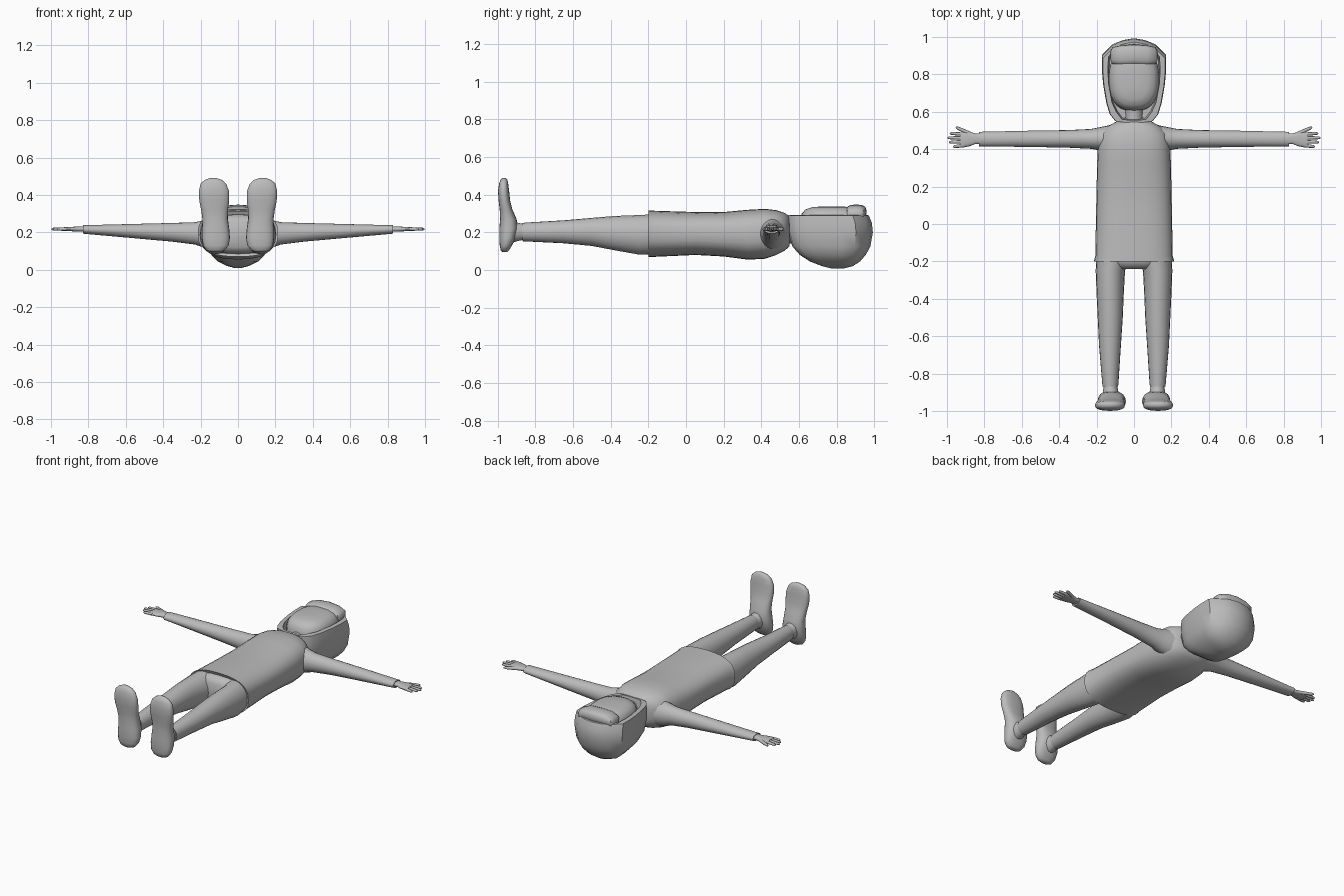
import bpy, bmesh, math
from mathutils import Vector

GREY = bpy.data.materials.new("plain_grey")
GREY.diffuse_color = (0.5, 0.5, 0.5, 1)


def finish(bm, name, mirror=False, angle=50, smooth=0):
    bmesh.ops.recalc_face_normals(bm, faces=bm.faces)
    me = bpy.data.meshes.new(name)
    bm.to_mesh(me)
    bm.free()
    me.materials.append(GREY)
    ob = bpy.data.objects.new(name, me)
    bpy.context.collection.objects.link(ob)
    bpy.ops.object.select_all(action='DESELECT')
    ob.select_set(True)
    bpy.context.view_layer.objects.active = ob
    bpy.ops.object.shade_smooth_by_angle(angle=math.radians(angle))
    if smooth:
        ob.modifiers.new("Subdivision", 'SUBSURF').levels = smooth
        ob.modifiers["Subdivision"].render_levels = smooth
    if mirror:
        ob.modifiers.new("Mirror", 'MIRROR')
    return ob


def skin(rings, name, cap_start=True, cap_end=True, **kw):
    """Bridge closed rings of points into a tube."""
    bm = bmesh.new()
    vr = [[bm.verts.new(p) for p in r] for r in rings]
    n = len(vr[0])
    for a, b in zip(vr, vr[1:]):
        for i in range(n):
            j = (i + 1) % n
            bm.faces.new((a[i], a[j], b[j], b[i]))
    if cap_start:
        bm.faces.new(vr[0])
    if cap_end:
        bm.faces.new(vr[-1])
    return finish(bm, name, **kw)


def loft(axis, secs, name, power=2.0, n=20, **kw):
    """Sections: (position, low_a, high_a, low_b, high_b) on the other two axes."""
    rings = []
    for pos, a0, a1, b0, b1 in secs:
        ring = []
        for i in range(n):
            t = 2 * math.pi * i / n
            c, s = math.cos(t), math.sin(t)
            u = math.copysign(abs(c) ** (2 / power), c)
            v = math.copysign(abs(s) ** (2 / power), s)
            p = [(a0 + a1) / 2 + u * (a1 - a0) / 2, (b0 + b1) / 2 + v * (b1 - b0) / 2]
            p.insert(axis, pos)
            ring.append(p)
        rings.append(ring)
    return skin(rings, name, **kw)


# Long shirt, open at the hem
loft(1, [(-0.19, -.195, .195, .085, .295), (-0.2, -.215, .215, .07, .315),
         (-0.17, -.207, .207, .07, .315), (0.05, -.203, .203, .08, .308),
         (0.2, -.2, .2, .072, .308), (0.33, -.197, .197, .055, .32),
         (0.42, -.193, .193, .06, .325), (0.48, -.18, .18, .08, .318),
         (0.52, -.145, .145, .10, .305), (0.55, -.09, .09, .125, .288)],
     "shirt", power=2.6, n=28, cap_start=False)

# Trousers: hips and two legs
loft(1, [(-0.1, -.19, .19, .085, .295), (-0.2, -.192, .192, .085, .295),
         (-0.225, -.16, .16, .10, .28), (-0.24, -.11, .11, .12, .26)],
     "hips", power=2.5, n=28)
loft(1, [(-0.15, .02, .2, .085, .297), (-0.25, .048, .205, .082, .292),
         (-0.38, .055, .2, .105, .287), (-0.5, .06, .194, .128, .277),
         (-0.65, .07, .187, .142, .264), (-0.85, .083, .17, .152, .252),
         (-0.87, .085, .168, .153, .25), (-0.868, .095, .158, .165, .24)],
     "leg", mirror=True)

# Ankles and shoes with soles facing -y
loft(1, [(-0.84, .094, .158, .165, .24), (-0.89, .085, .165, .155, .25),
         (-0.94, .07, .175, .14, .27)], "ankle", mirror=True)
loft(2, [(0.095, .095, .145, -.975, -.95), (0.105, .07, .17, -.985, -.94),
         (0.13, .05, .187, -.99, -.925), (0.17, .043, .193, -.992, -.905),
         (0.22, .047, .193, -.992, -.893), (0.27, .054, .19, -.988, -.90),
         (0.32, .053, .197, -.99, -.922), (0.37, .047, .207, -.996, -.935),
         (0.42, .048, .209, -.999, -.94), (0.46, .063, .2, -.993, -.945),
         (0.48, .085, .178, -.985, -.95), (0.49, .115, .15, -.975, -.957)],
     "shoe", power=2.4, mirror=True, angle=70)

# Sleeves
loft(0, [(0.1, .385, .535, .10, .29), (0.18, .393, .518, .118, .265),
         (0.23, .402, .508, .135, .254), (0.35, .408, .502, .15, .25),
         (0.55, .412, .499, .168, .245), (0.82, .415, .493, .192, .238),
         (0.828, .415, .493, .193, .238), (0.826, .425, .483, .2, .232)],
     "sleeve", mirror=True)

# Hands: palm, four fingers and a thumb
loft(0, [(0.8, .428, .482, .203, .231), (0.85, .427, .484, .203, .231),
         (0.88, .415, .495, .205, .23), (0.915, .409, .492, .207, .23),
         (0.93, .412, .487, .209, .228)], "palm", power=2.5, n=14, mirror=True)


def digit(name, start, end, r):
    a, b = Vector(start), Vector(end)
    d = (b - a).normalized()
    side, up = Vector((-d.y, d.x, 0)), Vector((0, 0, 1))
    rings = []
    for f, s in ((0, 1), (.5, .95), (.88, .8), (1, .4)):
        rings.append([a.lerp(b, f) + (side * math.cos(k * math.pi / 4)
                      + up * math.sin(k * math.pi / 4)) * r * s for k in range(8)])
    skin(rings, name, mirror=True)


for i, tip in enumerate((.968, .99, .998, .985)):
    digit("finger_%d" % (i + 1), (.91, .42 + i * .02, .218),
          (tip, .413 + i * .024, .217), .0095)
digit("thumb", (.865, .478, .217), (.952, .517, .216), .0105)

# Hood: rounded shell with a flat front rim around the face
HALF = [(0, .995), (.06, .985), (.115, .962), (.172, .905), (.172, .83), (.165, .75),
        (.148, .65), (.13, .59), (.10, .552), (.05, .545)]
OPEN = [(0, .962), (.055, .955), (.1, .935), (.136, .895), (.14, .83), (.136, .75),
        (.118, .65), (.095, .60), (.065, .56), (.03, .555)]


def full(half):
    return half + [(0, half[-1][1])] + [(-x, y) for x, y in half[:0:-1]]


def hood_ring(z, y0, y1, sx):
    return [(x * sx, y0 + (y - .545) / .45 * (y1 - y0), z) for x, y in full(HALF)]


rings = [hood_ring(.009, .77, .84, .1), hood_ring(.02, .725, .885, .34),
         hood_ring(.045, .66, .925, .64), hood_ring(.08, .605, .955, .83),
         hood_ring(.125, .565, .98, .95), hood_ring(.2, .545, .993, 1.0),
         hood_ring(.25, .543, .988, 1.0), hood_ring(.29, .543, .972, .97)]
rings += [[(x, y, .292) for x, y in full(OPEN)],
          [(x * .95, .75 + (y - .75) * .96, .235) for x, y in full(OPEN)]]
skin(rings, "hood", angle=45)

# Neck and face
loft(1, [(.5, -.055, .055, .14, .275), (.58, -.05, .05, .14, .27),
         (.67, -.055, .055, .14, .28)], "neck")
loft(2, [(.2, -.135, .135, .6, .94), (.27, -.134, .134, .607, .94),
         (.3, -.127, .127, .615, .93), (.322, -.108, .108, .635, .91),
         (.334, -.075, .075, .67, .88), (.338, -.03, .03, .73, .82)],
     "face", power=2.5, n=28)

# Fringe of hair across the forehead
loft(0, [(-.125, .875, .925, .27, .305), (-.115, .855, .945, .27, .328),
         (-.07, .847, .955, .27, .343), (0, .85, .96, .27, .348),
         (.07, .847, .955, .27, .343), (.115, .855, .945, .27, .328),
         (.125, .875, .925, .27, .305)], "fringe", power=2.8, n=16)
